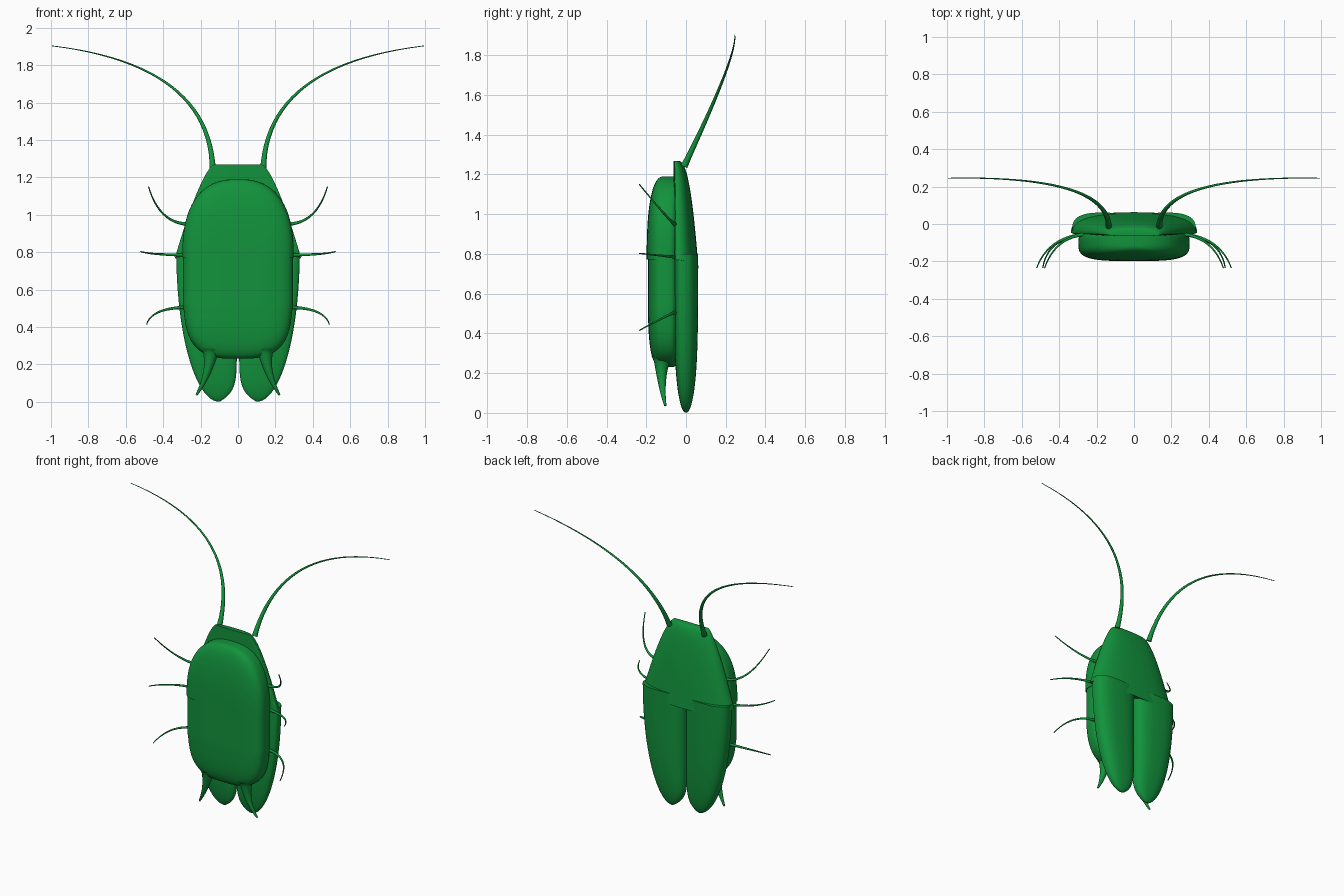
import bpy, bmesh, math
from mathutils import Vector

cube = bpy.data.objects.get("Cube")
if cube:
    bpy.data.objects.remove(cube, do_unlink=True)

green = bpy.data.materials.new("leaf green")
green.use_nodes = True
color = (0.006, 0.29, 0.045, 1)
green.diffuse_color = color
green.node_tree.nodes["Principled BSDF"].inputs["Base Color"].default_value = color


def signed_power(value, exponent):
    return math.copysign(abs(value) ** exponent, value)


def rounded(t, power, root):
    """Rounded tip: grows from nothing at t = 0 to full size at t = 1."""
    return (1 - (1 - t) ** power) ** (1 / root)


def mix(start, end, t):
    return start + (end - start) * t


def add_object(name, bm):
    bmesh.ops.recalc_face_normals(bm, faces=bm.faces)
    mesh = bpy.data.meshes.new(name)
    bm.to_mesh(mesh)
    bm.free()
    mesh.materials.append(green)
    obj = bpy.data.objects.new(name, mesh)
    bpy.context.collection.objects.link(obj)
    bpy.ops.object.select_all(action="DESELECT")
    obj.select_set(True)
    bpy.context.view_layer.objects.active = obj
    bpy.ops.object.shade_smooth_by_angle(angle=math.radians(40))


def bridge(bm, rings):
    """Skin consecutive rings and close both ends."""
    for lower, upper in zip(rings, rings[1:]):
        for i in range(len(lower)):
            bm.faces.new((lower[i - 1], lower[i], upper[i], upper[i - 1]))
    bm.faces.new(rings[0])
    bm.faces.new(rings[-1])


def loft(name, tip, base, profile, split, roundness, droop=0, side=1):
    """Stack rounded sections from tip height to base height.
    profile(t) gives inner x, outer x, front y and back y;
    split places the widest line between front and back."""
    bm = bmesh.new()
    rings = []
    steps, segments = 28, 56
    for step in range(1, steps + 1):
        t = (step / steps) ** 2
        inner, outer, front, back = profile(t)
        middle = mix(front, back, split)
        ring = []
        for i in range(segments):
            angle = math.tau * i / segments
            c = signed_power(math.cos(angle), roundness)
            s = signed_power(math.sin(angle), roundness)
            x = mix(inner, outer, (c + 1) / 2)
            y = middle + s * (back - middle if s > 0 else middle - front)
            z = mix(tip, base, t) - droop * t * max(0, s) ** 2
            ring.append(bm.verts.new((side * x, y, z)))
        rings.append(ring)
    bridge(bm, rings)
    add_object(name, bm)


def tapered_limb(name, start, bend, end, thick, thin, side):
    """Round limb along a quadratic curve, tapering to its end."""
    start, bend, end = Vector(start), Vector(bend), Vector(end)
    bm = bmesh.new()
    rings = []
    steps, segments = 24, 12
    for step in range(steps + 1):
        t = step / steps
        centre = mix(mix(start, bend, t), mix(bend, end, t), t)
        direction = mix(bend - start, end - bend, t).normalized()
        across = direction.cross(Vector((0, 1, 0))).normalized()
        over = direction.cross(across)
        radius = mix(thick, thin, math.sqrt(t))
        ring = []
        for i in range(segments):
            angle = math.tau * i / segments
            point = centre + radius * (across * math.cos(angle) + over * math.sin(angle))
            point.x *= side
            ring.append(bm.verts.new(point))
        rings.append(ring)
    bridge(bm, rings)
    add_object(name, bm)


def shield_profile(t):
    width = mix(0.13, 0.337, t ** 0.7)
    return -width, width, -0.064, mix(-0.04, 0.063, t ** 0.4)


def thorax_profile(t):
    size = rounded(t, 2.5, 2.5)
    width = 0.298 * size
    return -width, width, mix(-0.11, -0.198, size), -0.03


def abdomen_profile(t):
    size = (1 - (1 - t) ** 8) ** 0.25 if t > 0.5 else rounded(t, 5, 3)
    width = 0.294 * size
    return -width, width, mix(-0.11, -0.192, size), mix(-0.07, -0.03, size)


def wing_profile(t):
    depth = 0.061 * rounded(t, 4, 2)
    inner = mix(0.006, 0.1, (1 - t) ** 16)
    return inner, mix(0.1, 0.33, rounded(t, 2, 2)), -depth, depth


# Body: head shield, chest and belly meeting at the waist
loft("shoulder_shield", 1.268, 0.77, shield_profile, 0.15, 0.8, droop=0.045)
loft("thorax", 1.19, 0.772, thorax_profile, 0.6, 0.55)
loft("abdomen", 0.23, 0.772, abdomen_profile, 0.6, 0.55)

# Each leg pair: root height, bend x, tip x, tip height
legs = {
    "front": (0.95, 0.42, 0.478, 1.15),
    "middle": (0.785, 0.46, 0.52, 0.803),
    "rear": (0.505, 0.46, 0.488, 0.415),
}

for side, label in ((1, "left"), (-1, "right")):
    # Long folded wing
    loft(label + "_wing", 0, 0.8, wing_profile, 0.3, 0.75, side=side)

    # Sweeping antenna
    tapered_limb(label + "_antenna", (0.135, -0.01, 1.24), (0.15, 0.26, 1.8),
                 (0.995, 0.245, 1.903), 0.018, 0.002, side)

    # Thin legs curling forward
    for place, (root, bend, reach, height) in legs.items():
        tapered_limb(f"{label}_{place}_leg", (0.26, -0.055, root), (bend, -0.07, root),
                     (reach, -0.235, height), 0.012, 0.003, side)

    # Tail feeler below the abdomen
    tapered_limb(label + "_tail_feeler", (0.145, -0.12, 0.28), (0.15, -0.13, 0.15),
                 (0.222, -0.104, 0.037), 0.055, 0.006, side)
